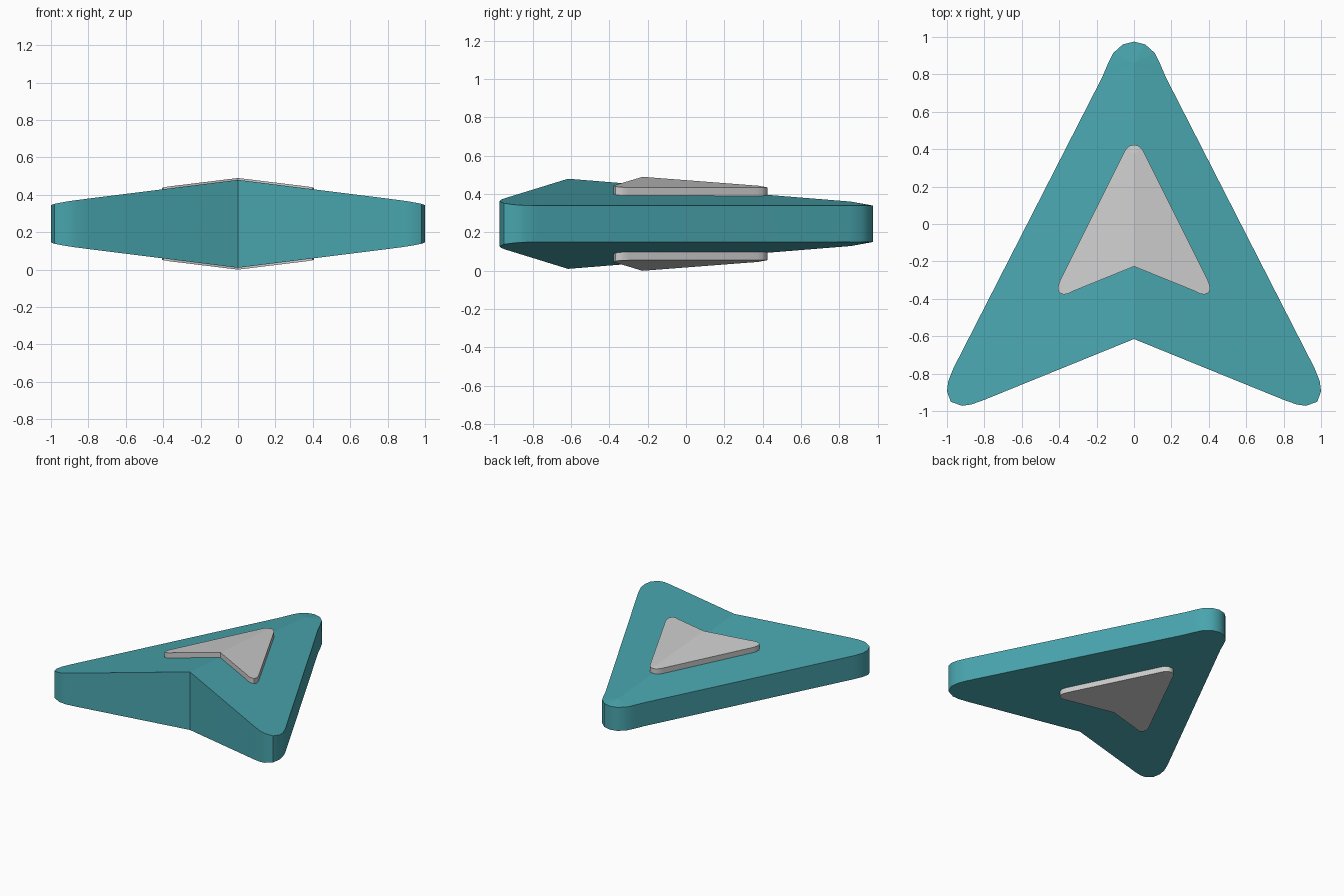
import bpy, bmesh
from math import radians

if "Cube" in bpy.data.objects:
    bpy.data.objects.remove(bpy.data.objects["Cube"])

MID = 0.245  # mirror plane of the thickness


def arrowhead(name, tip, wing, notch_y, ridge_y, edge_z, peak_z, color=None):
    """Ridged arrowhead solid. tip: half arc from apex outwards,
    wing: rounded corner from outer edge to trailing edge."""
    # outer edge line gives the planar slope of each half
    (x0, y0), (x1, y1) = tip[-1], wing[0]
    m = (y1 - y0) / (x1 - x0)
    c = y0 - m * x0
    k = (peak_z - edge_z) / (c - notch_y)

    def height(x, y):
        return edge_z + k * (c + m * abs(x) - y)

    # right half rim, then mirrored left half; apex and notch are shared
    right = [(x, y, edge_z) for x, y in tip] + [(x, y, height(x, y)) for x, y in wing]
    left = [(-x, y, z) for x, y, z in right[:0:-1]]
    rim = right + [(0, notch_y, peak_z)] + left
    n, nt, ni = len(rim), len(tip), len(right)

    bm = bmesh.new()
    loops = []
    for s in (1, -1):
        vs = [bm.verts.new((x, y, MID + s * (z - MID))) for x, y, z in rim]
        rz = height(0, ridge_y)
        r = bm.verts.new((0, ridge_y, MID + s * (rz - MID)))
        loops.append(vs)
        # two sloping halves
        bm.faces.new(vs[nt - 1:ni + 1] + [r])
        bm.faces.new(vs[ni:n - nt + 2] + [r])
        # rounded nose fan
        for i in range(-(nt - 1), nt - 1):
            bm.faces.new((vs[i % n], vs[(i + 1) % n], r))
    # side wall
    for i in range(n):
        j = (i + 1) % n
        f = bm.faces.new((loops[0][i], loops[0][j], loops[1][j], loops[1][i]))
        f.smooth = True
    bmesh.ops.recalc_face_normals(bm, faces=bm.faces)
    for e in bm.edges:
        e.smooth = e.calc_face_angle(0) < radians(40)
    # keep the notch crease sharp
    e = bm.edges.get((loops[0][ni], loops[1][ni]))
    e.smooth = False

    me = bpy.data.meshes.new(name)
    bm.to_mesh(me)
    bm.free()
    ob = bpy.data.objects.new(name, me)
    bpy.context.collection.objects.link(ob)
    if color:
        mat = bpy.data.materials.new(name + "_material")
        mat.diffuse_color = color
        mat.use_nodes = True
        mat.node_tree.nodes["Principled BSDF"].inputs["Base Color"].default_value = mat.diffuse_color
        me.materials.append(mat)
    return ob


# teal arrowhead body
arrowhead("arrow_body",
          [(0, 0.975), (0.06, 0.96), (0.11, 0.915), (0.14, 0.855), (0.17, 0.785)],
          [(0.965, -0.77), (0.993, -0.84), (1.0, -0.895), (0.98, -0.95),
           (0.92, -0.972), (0.87, -0.965), (0.80, -0.94)],
          -0.615, 0.86, 0.34, 0.48, (0.065, 0.374, 0.42, 1))

# pale inlay showing through on top and bottom
arrowhead("inlay_plate",
          [(0, 0.424), (0.025, 0.417), (0.045, 0.398), (0.06, 0.37), (0.075, 0.34)],
          [(0.393, -0.297), (0.404, -0.325), (0.407, -0.348), (0.399, -0.368),
           (0.375, -0.377), (0.352, -0.372), (0.328, -0.36)],
          -0.227, 0.375, 0.435, 0.49)
